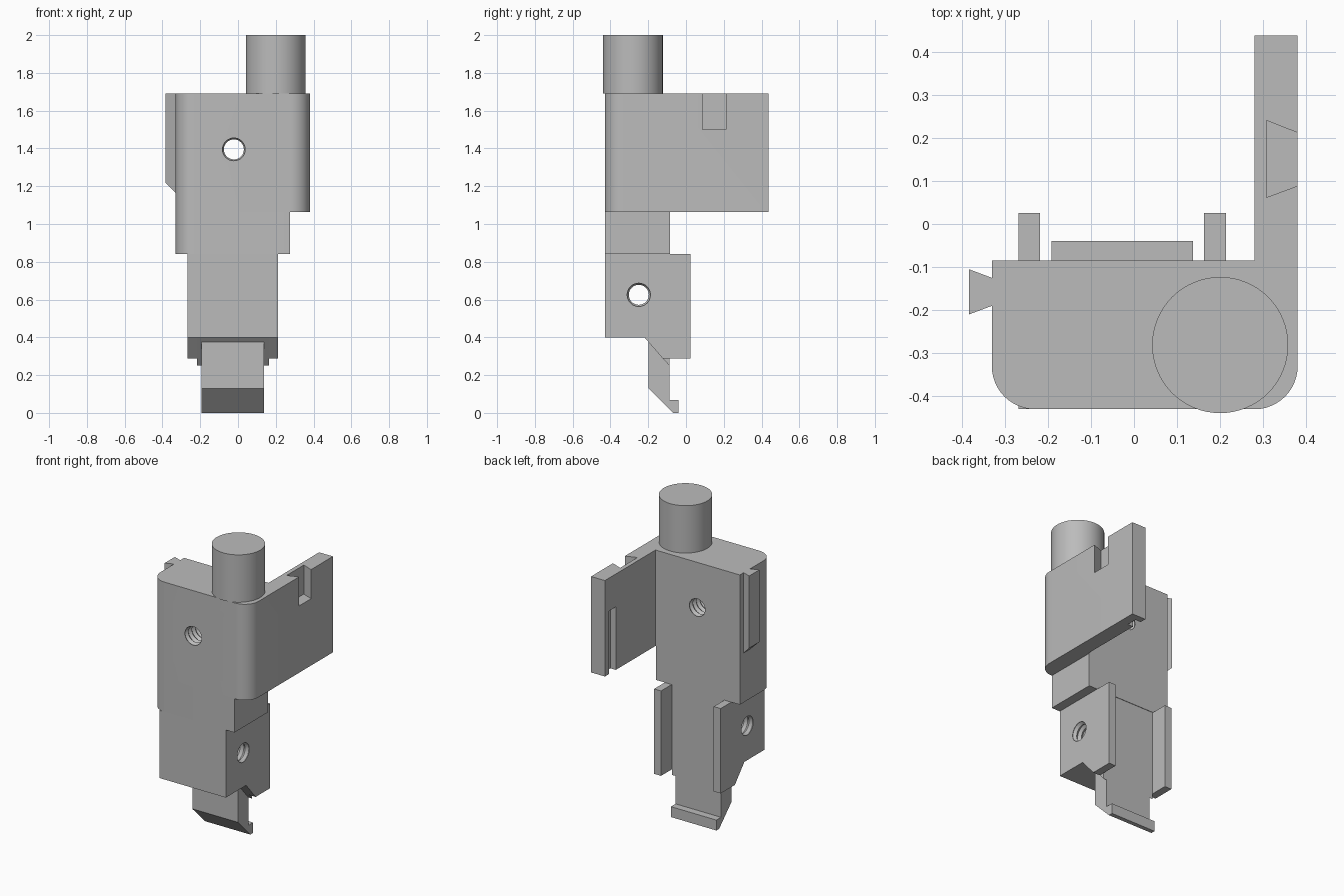
import bpy, bmesh, math
from mathutils import Vector, Matrix

cube = bpy.data.objects.get("Cube")
if cube:
    bpy.data.objects.remove(cube, do_unlink=True)

grey = bpy.data.materials.new("plain_grey")
grey.use_nodes = True
grey.diffuse_color = (0.5, 0.5, 0.5, 1)
grey.node_tree.nodes["Principled BSDF"].inputs["Base Color"].default_value = (0.5, 0.5, 0.5, 1)


def finish(name, bm):
    bmesh.ops.recalc_face_normals(bm, faces=bm.faces)
    mesh = bpy.data.meshes.new(name)
    bm.to_mesh(mesh)
    bm.free()
    mesh.materials.append(grey)
    obj = bpy.data.objects.new(name, mesh)
    bpy.context.collection.objects.link(obj)
    return obj


def prism(name, outline, low, high, axis="z"):
    """Extrude an outline: (x, y) along z, (y, z) along x or (x, z) along y."""
    place = {"z": lambda a, b: (a, b, low),
             "x": lambda a, b: (low, a, b),
             "y": lambda a, b: (a, low, b)}[axis]
    bm = bmesh.new()
    face = bm.faces.new([bm.verts.new(place(*p)) for p in outline])
    out = bmesh.ops.extrude_face_region(bm, geom=[face])
    step = Vector(place(0, 0)) * 0
    step["xyz".index(axis)] = high - low
    bmesh.ops.translate(bm, vec=step, verts=[v for v in out["geom"] if isinstance(v, bmesh.types.BMVert)])
    return finish(name, bm)


def rect(a0, a1, b0, b1):
    return [(a0, b0), (a1, b0), (a1, b1), (a0, b1)]


def arc(cx, cy, r, start, end, steps=12):
    return [(cx + r * math.cos(math.radians(start + (end - start) * i / steps)),
             cy + r * math.sin(math.radians(start + (end - start) * i / steps)))
            for i in range(steps + 1)]


def thread_cutter(name, centre, length, axis, r=0.053, depth=0.013, pitch=0.036, sides=32):
    """Ridged rod that leaves a threaded hole."""
    bm = bmesh.new()
    count = 2 * int(length / pitch)
    rings = []
    for i in range(count + 1):
        radius = r + depth * (i % 2)
        z = (i / count - 0.5) * length
        rings.append([bm.verts.new((x, y, z)) for x, y in arc(0, 0, radius, 0, 360, sides)[:-1]])
    for a, b in zip(rings, rings[1:]):
        for j in range(sides):
            k = (j + 1) % sides
            bm.faces.new((a[j], a[k], b[k], b[j]))
    bm.faces.new(rings[0])
    bm.faces.new(rings[-1])
    turn = Matrix.Rotation(math.pi / 2, 4, "X" if axis == "y" else "Y")
    bmesh.ops.transform(bm, matrix=Matrix.Translation(centre) @ turn, verts=bm.verts)
    obj = finish(name, bm)
    obj.hide_render = True
    return obj


def cut(target, cutter):
    cutter.hide_render = True
    mod = target.modifiers.new("cut", "BOOLEAN")
    mod.operation = "DIFFERENCE"
    mod.solver = "EXACT"
    mod.object = cutter
    bpy.context.view_layer.objects.active = target
    bpy.ops.object.modifier_apply(modifier=mod.name)


front, back = -0.43, -0.085
round_r = 0.1
left_corner = arc(-0.33 + round_r, front + round_r, round_r, 180, 270)
right_corner = arc(0.38 - round_r, front + round_r, round_r, 270, 360)

# Upper housing with its long side wall
housing = prism("upper_housing",
                left_corner + right_corner + [(0.38, 0.438), (0.28, 0.438), (0.28, back), (-0.33, back)],
                1.063, 1.69)

# Waist below the housing
waist = prism("waist", left_corner + [(0.275, front), (0.275, back), (-0.33, back)], 0.842, 1.063)

# Lower block and its two side cheeks
lower = prism("lower_block",
              [(front, 0.4), (-0.22, 0.4), (-0.088, 0.25), (-0.088, 0.842), (front, 0.842)],
              -0.218, 0.163, "x")
cheek_shape = [(front, 0.4), (-0.22, 0.4), (-0.122, 0.287), (0.025, 0.287), (0.025, 0.842), (front, 0.842)]
cheeks = [prism("right_cheek", cheek_shape, -0.268, -0.218, "x"),
          prism("left_cheek", cheek_shape, 0.163, 0.213, "x")]

# Hooked foot
foot = prism("hooked_foot",
             [(-0.198, 0.45), (-0.198, 0.13), (-0.068, 0), (-0.04, 0), (-0.04, 0.068),
              (-0.088, 0.068), (-0.088, 0.45)],
             -0.192, 0.137, "x")

# Dovetail rail with a sloped lower end
rail = prism("dovetail_rail",
             [(-0.33, -0.125), (-0.383, -0.105), (-0.383, -0.21), (-0.33, -0.19)], 1.1, 1.69)
cutters = [prism("rail_slope_cutter", [(-0.33, 1.165), (-0.4, 1.235), (-0.4, 1.0), (-0.3, 1.0), (-0.3, 1.165)],
                 -0.3, 0, "y")]
cut(rail, cutters[-1])

# Round post on top
post = prism("round_post", arc(0.2, -0.281, 0.158, 0, 360, 64)[:-1], 1.69, 2.0)

# Dovetail notch in the outer wall
cutters.append(prism("notch_cutter", [(0.308, 0.062), (0.4, 0.096), (0.4, 0.204), (0.308, 0.24)], 1.5, 1.8))
cut(housing, cutters[-1])

# Groove in the inner wall
cutters.append(prism("groove_cutter", rect(0.25, 0.32, 0.325, 0.395), 1.0, 1.475))
cut(housing, cutters[-1])

# Threaded holes through the housing and the lower block
cutters.append(thread_cutter("front_hole_cutter", (-0.022, -0.26, 1.395), 0.432, "y"))
cut(housing, cutters[-1])
cutters.append(thread_cutter("side_hole_cutter", (-0.027, -0.25, 0.625), 0.576, "x"))
for part in [lower] + cheeks:
    cut(part, cutters[-1])

for c in cutters:
    bpy.data.objects.remove(c, do_unlink=True)

# Smooth the rounded faces, keep edges sharp
bpy.ops.object.select_all(action="DESELECT")
for part in [housing, waist, lower, foot, rail, post] + cheeks:
    part.select_set(True)
bpy.context.view_layer.objects.active = housing
bpy.ops.object.shade_smooth_by_angle(angle=math.radians(30))
